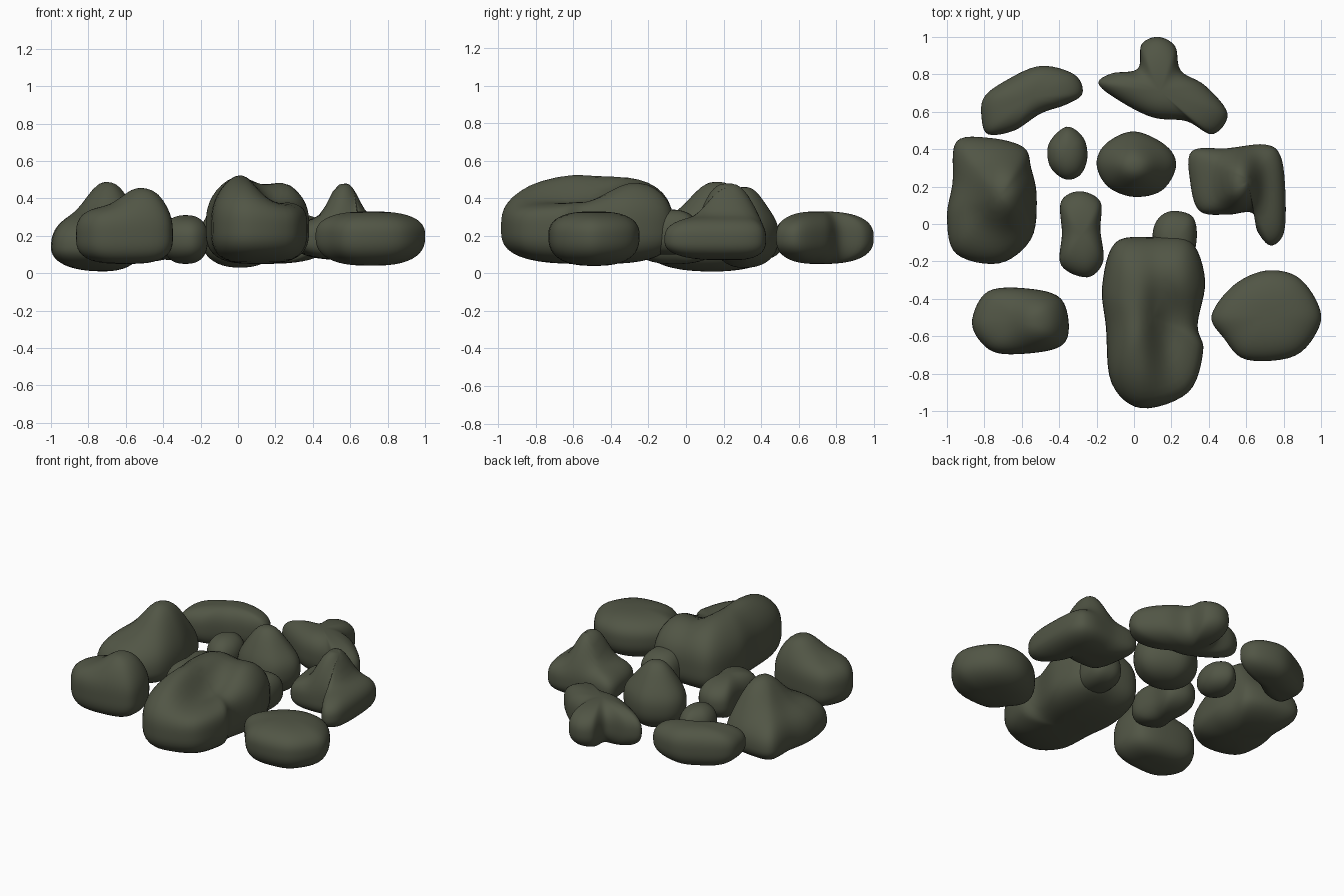
import bpy, bmesh, math
from mathutils import Vector

if "Cube" in bpy.data.objects:
    bpy.data.objects.remove(bpy.data.objects["Cube"])

stone = bpy.data.materials.new("mossy grey stone")
stone.diffuse_color = (0.083, 0.092, 0.06, 1)
stone.use_nodes = True
stone.node_tree.nodes["Principled BSDF"].inputs["Base Color"].default_value = stone.diffuse_color
LEVELS, STEPS = 28, 6


def smooth_loop(pts):
    """Closed rounded curve through the plan outline points."""
    out, n = [], len(pts)
    p = [Vector(q) for q in pts]
    for i in range(n):
        a, b, c, d = p[i - 1], p[i], p[(i + 1) % n], p[(i + 2) % n]
        for k in range(STEPS):
            t = k / STEPS
            out.append(0.5 * (2 * b + (c - a) * t + (2 * a - 5 * b + 4 * c - d) * t * t
                              + (3 * b - a - 3 * c + d) * t ** 3))
    return out


def rock(name, outline, center, z, n=2.8, bumps=()):
    """Rounded stone: plan outline, (low, waist, high) heights, boxiness n,
    and flat-topped bumps (x, y, radius x, radius y, height) on its upper side."""
    low, waist, high = z
    loop = smooth_loop(outline)
    c = Vector(center)

    def place(p, v):
        h = waist + v * ((high - waist) if v > 0 else (waist - low))
        for bx, by, rx, ry, amp in bumps:
            q = ((p.x - bx) / rx) ** 2 + ((p.y - by) / ry) ** 2
            h += amp * math.exp(-q ** 1.4) * max(v, 0)
        return bm.verts.new((p.x, p.y, h))

    bm = bmesh.new()
    bottom, top = place(c, -1), place(c, 1)
    rings = []
    for i in range(1, LEVELS):
        a = -math.pi / 2 + math.pi * i / LEVELS
        k = (abs(math.cos(a)) ** n + abs(math.sin(a)) ** n) ** (1 / n)
        s, v = math.cos(a) / k, math.sin(a) / k
        rings.append([place(c + (p - c) * s, v) for p in loop])
    m = len(loop)
    for j in range(m):
        q = (j + 1) % m
        bm.faces.new((bottom, rings[0][q], rings[0][j]))
        bm.faces.new((top, rings[-1][j], rings[-1][q]))
        for r0, r1 in zip(rings, rings[1:]):
            bm.faces.new((r0[j], r0[q], r1[q], r1[j]))
    bmesh.ops.recalc_face_normals(bm, faces=bm.faces)
    for f in bm.faces:
        f.smooth = True
    me = bpy.data.meshes.new(name)
    bm.to_mesh(me)
    bm.free()
    me.materials.append(stone)
    ob = bpy.data.objects.new(name, me)
    bpy.context.collection.objects.link(ob)


# Left side stone with a peak
rock("left_peaked_rock",
     [(-.95, .44), (-.77, .46), (-.59, .41), (-.55, .3), (-.52, .14), (-.55, -.08),
      (-.72, -.21), (-.95, -.16), (-1, .03), (-.97, .22)],
     (-.72, .14), (.01, .14, .34), 2.3, [(-.68, .18, .15, .18, .15)])

# Front left stone with a raised right end
rock("front_left_rock",
     [(-.78, -.36), (-.57, -.345), (-.39, -.4), (-.35, -.58), (-.43, -.67),
      (-.7, -.695), (-.82, -.63), (-.865, -.51)],
     (-.6, -.52), (.05, .2, .36), 3, [(-.49, -.52, .15, .16, .1)])

# Large central stone: left ridge, right hump and shallow groove
rock("large_front_rock",
     [(-.1, -.1), (.1, -.07), (.3, -.09), (.38, -.3), (.34, -.54), (.37, -.68),
      (.29, -.9), (.04, -.985), (-.12, -.85), (-.15, -.55), (-.17, -.33)],
     (.1, -.5), (.05, .24, .46), 3,
     [(0, -.3, .15, .34, .06), (.02, -.72, .15, .22, .05), (.24, -.24, .12, .17, .05),
      (.25, -.7, .15, .28, -.07), (.15, -.5, .09, .28, -.04)])

# Low knob behind the large stone
rock("large_rock_knob",
     [(.1, -.05), (.14, .04), (.22, .07), (.32, .03), (.33, -.12), (.26, -.25), (.12, -.22)],
     (.22, -.09), (.1, .21, .34), 2.5)

# Front right flat stone
rock("front_right_rock",
     [(.53, -.33), (.7, -.25), (.87, -.28), (.98, -.42), (.99, -.55), (.86, -.705),
      (.6, -.725), (.48, -.61), (.415, -.49)],
     (.71, -.49), (.04, .2, .33), 2.6)

# Right stone with a forward arm and a narrow ridge
rock("right_ridged_rock",
     [(.31, .39), (.5, .405), (.7, .425), (.785, .36), (.81, .15), (.8, -.05),
      (.73, -.115), (.66, -.04), (.63, .06), (.5, .05), (.35, .07), (.3, .23)],
     (.61, .23), (.07, .18, .31), 2.7, [(.565, .22, .095, .17, .17)])

# Inner domed stone
rock("centre_domed_rock",
     [(0, .495), (.17, .42), (.225, .31), (.15, .18), (0, .145), (-.14, .2),
      (-.2, .32), (-.15, .43)],
     (.01, .31), (.03, .2, .36), 2.3, [(0, .31, .13, .12, .1)])

# Inner long pebble
rock("long_pebble",
     [(-.39, .12), (-.29, .175), (-.18, .12), (-.18, -.03), (-.165, -.2),
      (-.25, -.285), (-.39, -.22), (-.385, -.05)],
     (-.28, -.06), (.05, .18, .31), 2.5)

# Inner small pebble
rock("small_pebble",
     [(-.36, .52), (-.27, .46), (-.25, .35), (-.29, .26), (-.37, .24), (-.45, .31), (-.455, .43)],
     (-.36, .38), (.07, .17, .28), 2.2)

# Rear left bent stone
rock("rear_left_bent_rock",
     [(-.8, .68), (-.68, .77), (-.5, .845), (-.32, .8), (-.275, .7), (-.36, .64),
      (-.5, .59), (-.64, .5), (-.78, .48), (-.815, .57)],
     (-.55, .68), (.06, .19, .32), 2.6)

# Rear three-armed stone
rock("rear_three_armed_rock",
     [(.04, .96), (.13, 1), (.22, .95), (.25, .82), (.38, .74), (.5, .59), (.42, .48),
      (.28, .55), (.1, .57), (-.08, .66), (-.19, .75), (-.12, .805), (.02, .83)],
     (.14, .71), (.05, .19, .33), 2.6)
